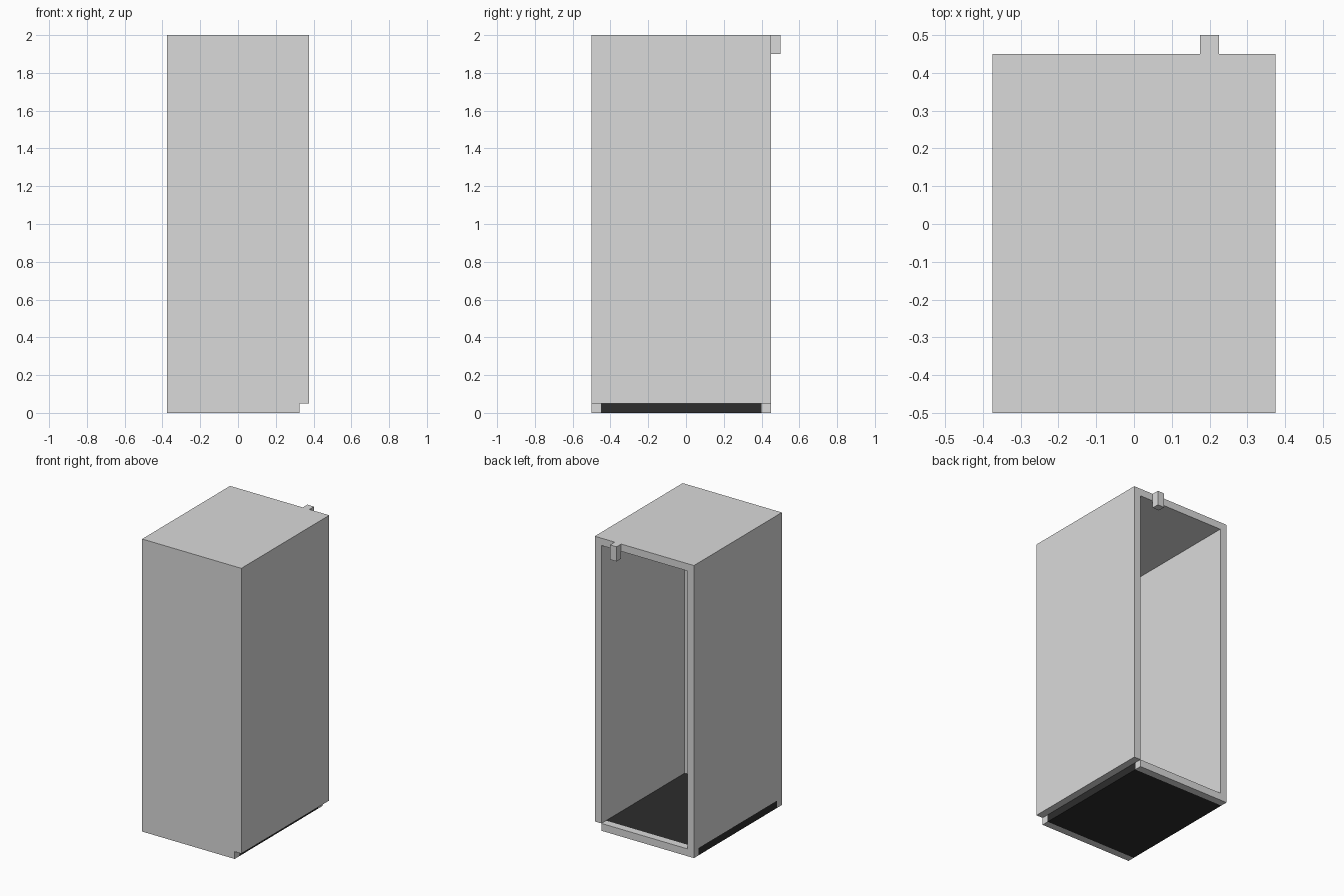
import bpy
import bmesh

default_cube = bpy.data.objects.get("Cube")
if default_cube:
    bpy.data.objects.remove(default_cube, do_unlink=True)


def make_material(name, value):
    mat = bpy.data.materials.new(name)
    mat.use_nodes = True
    colour = (value, value, value, 1.0)
    mat.diffuse_color = colour
    mat.node_tree.nodes["Principled BSDF"].inputs["Base Color"].default_value = colour
    return mat


GREY = make_material("light grey", 0.7)
BLACK = make_material("black", 0.026)


def extrude_profile(name, profile, y0, y1, mat):
    """Extrude an (x, z) outline along y into a solid panel."""
    bm = bmesh.new()
    face = bm.faces.new([bm.verts.new((x, y0, z)) for x, z in profile])
    result = bmesh.ops.extrude_face_region(bm, geom=[face])
    verts = [v for v in result["geom"] if isinstance(v, bmesh.types.BMVert)]
    bmesh.ops.translate(bm, vec=(0, y1 - y0, 0), verts=verts)
    bmesh.ops.recalc_face_normals(bm, faces=bm.faces)
    mesh = bpy.data.meshes.new(name)
    bm.to_mesh(mesh)
    bm.free()
    mesh.materials.append(mat)
    obj = bpy.data.objects.new(name, mesh)
    bpy.context.collection.objects.link(obj)
    return obj


def box(name, x0, x1, y0, y1, z0, z1, mat):
    return extrude_profile(name, [(x0, z0), (x1, z0), (x1, z1), (x0, z1)], y0, y1, mat)


T = 0.05                     # panel thickness
W, H = 0.375, 2.0            # half width, height
FRONT, BACK = -0.5, 0.45

# Front panel, with the lower left corner notched out
extrude_profile("front_panel",
                [(-W, 0), (W - T, 0), (W - T, T), (W, T), (W, H), (-W, H)],
                FRONT, FRONT + T, GREY)

# Side walls, roof and rear sill around the open back, as one frame
extrude_profile("left_wall", [(W - T, T), (W, T), (W, H), (W - T, H)],
                FRONT + T, BACK, GREY)
extrude_profile("right_wall", [(-W, T), (-W + T, T), (-W + T, H), (-W, H)],
                FRONT + T, BACK, GREY)
box("roof", -W + T, W - T, FRONT + T, BACK, H - T, H, GREY)
box("rear_sill", -W, W - T, BACK - T, BACK, 0, T, GREY)

# Floor plate, set over to the right like the sill
box("floor", -W, W - T, FRONT + T, BACK - T, 0, T, BLACK)

# Small latch on the upper back edge
box("latch", 0.175, 0.225, BACK, BACK + T, H - 0.1, H, GREY)
